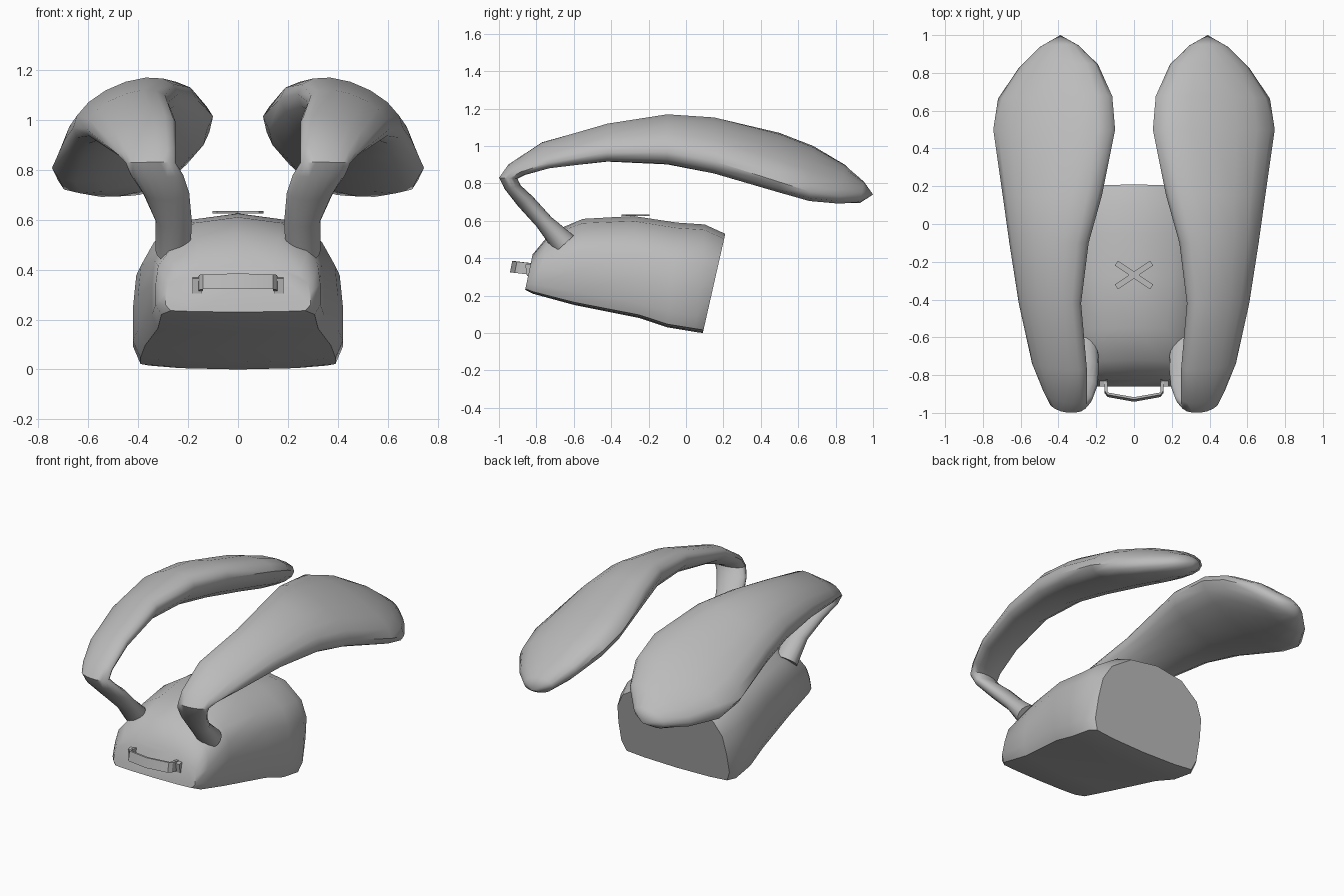
import bpy, bmesh, math
from mathutils import Vector, Matrix

cube = bpy.data.objects.get("Cube")
if cube:
    bpy.data.objects.remove(cube, do_unlink=True)

grey = bpy.data.materials.new("plain grey")
grey.use_nodes = True
GREY = (0.5, 0.5, 0.5, 1)
grey.diffuse_color = GREY
grey.node_tree.nodes["Principled BSDF"].inputs["Base Color"].default_value = GREY


def finish(bm, name, angle=50):
    """Turn a bmesh into a shaded object."""
    bmesh.ops.recalc_face_normals(bm, faces=bm.faces)
    mesh = bpy.data.meshes.new(name)
    bm.to_mesh(mesh)
    bm.free()
    mesh.materials.append(grey)
    ob = bpy.data.objects.new(name, mesh)
    bpy.context.collection.objects.link(ob)
    bpy.ops.object.select_all(action='DESELECT')
    ob.select_set(True)
    bpy.context.view_layer.objects.active = ob
    bpy.ops.object.shade_smooth_by_angle(angle=math.radians(angle))
    return ob


def loft(rings, name, tip=None, angle=50):
    """Skin closed rings in order, capping both ends."""
    bm = bmesh.new()
    loops = [[bm.verts.new(p) for p in ring] for ring in rings]
    n = len(loops[0])
    for a, b in zip(loops, loops[1:]):
        for i in range(n):
            j = (i + 1) % n
            bm.faces.new((a[i], a[j], b[j], b[i]))
    bm.faces.new(loops[0])
    if tip:
        end = bm.verts.new(tip)
        for i in range(n):
            bm.faces.new((loops[-1][i], loops[-1][(i + 1) % n], end))
    else:
        bm.faces.new(loops[-1])
    return finish(bm, name, angle)


# Body: half profile (width, height) swept through slanted sections
half = [(0, 0), (.6, .01), (.93, .03), (1, .15), (1, .4),
        (.97, .62), (.84, .79), (.5, .95), (0, 1)]
profile = half + [(-x, t) for x, t in half[-2:0:-1]]
# bottom y, bottom z, top y, top z, half width
body = [(-.86, .23, -.82, .42, .29), (-.82, .21, -.72, .54, .33),
        (-.6, .15, -.55, .61, .345), (-.25, .08, -.28, .625, .4),
        (-.1, .03, -.05, .59, .42), (.05, .005, .1, .58, .42),
        (.09, 0, .21, .53, .385)]
loft([[(x * w, by + (ty - by) * t, bz + (tz - bz) * t) for x, t in profile]
      for by, bz, ty, tz, w in body], "body")

# Ears: outer y, z; inner y, z; inner x, outer x; sideways slope
ear = [(-.7, .43, -.6, .52, .19, .33, 0), (-.8, .57, -.72, .62, .185, .33, 0),
       (-.9, .68, -.82, .73, .195, .38, 0), (-.97, .77, -.885, .79, .22, .43, 0),
       (-1, .83, -.9, .825, .25, .45, .1), (-.95, .9, -.86, .845, .25, .48, .2),
       (-.77, 1.02, -.73, .88, .25, .54, .3), (-.42, 1.12, -.42, .915, .28, .61, .32),
       (-.1, 1.17, -.1, .9, .24, .66, .32), (.15, 1.155, .15, .85, .17, .695, .32),
       (.5, 1.07, .5, .75, .1, .745, .32), (.68, 1.0, .66, .705, .115, .72, .32),
       (.85, .9, .82, .69, .19, .61, .3), (.95, .81, .93, .695, .29, .5, .2)]
SIDES = 16
for side, label in ((1, "left"), (-1, "right")):
    rings = []
    for oy, oz, iy, iz, x0, x1, slope in ear:
        centre = Vector(((x0 + x1) / 2, (oy + iy) / 2, (oz + iz) / 2))
        thick = Vector((0, oy - iy, oz - iz)) / 2
        wide = (x1 - x0) / 2
        lean = slope * wide
        depth = math.sqrt(thick.length ** 2 - lean ** 2)
        up = thick.normalized()
        ring = []
        for i in range(SIDES):
            a = math.tau * i / SIDES
            p = centre + up * (depth * math.sin(a) - lean * math.cos(a))
            p.x += wide * math.cos(a)
            ring.append((p.x * side, p.y, p.z))
        rings.append(ring)
    loft(rings, label + "_ear", tip=(.39 * side, 1, .74))

# Front handle: a thin upright strap on two pads
path = [(-.16, -.82), (-.155, -.89), (-.14, -.91), (0, -.935),
        (.14, -.91), (.155, -.89), (.16, -.82)]
rings = []
for x, y in path:
    z = .35 - .12 * (y + .9)
    k = .9 if abs(x) > .15 else 1
    rings.append([(x * s, y + dy + .006 * math.copysign(1, h), z + h)
                  for s, dy, h in ((1, 0, -.03), (1, 0, .03),
                                   (k, .012, .03), (k, .012, -.03))])
loft(rings, "handle", angle=30)


def block(name, size, place, spin=0, axis='Z'):
    bm = bmesh.new()
    bmesh.ops.create_cube(bm, size=1, matrix=Matrix.Translation(place)
                          @ Matrix.Rotation(spin, 4, axis) @ Matrix.Diagonal((*size, 1)))
    return finish(bm, name, 30)


for side, label in ((1, "left"), (-1, "right")):
    block(label + "_handle_pad", (.036, .03, .06), (.165 * side, -.84, .337), .15, 'X')
    # Crossed plates on top
    block(label + "_cross_plate", (.225, .03, .009), (0, -.27, .63), side * math.radians(34))
